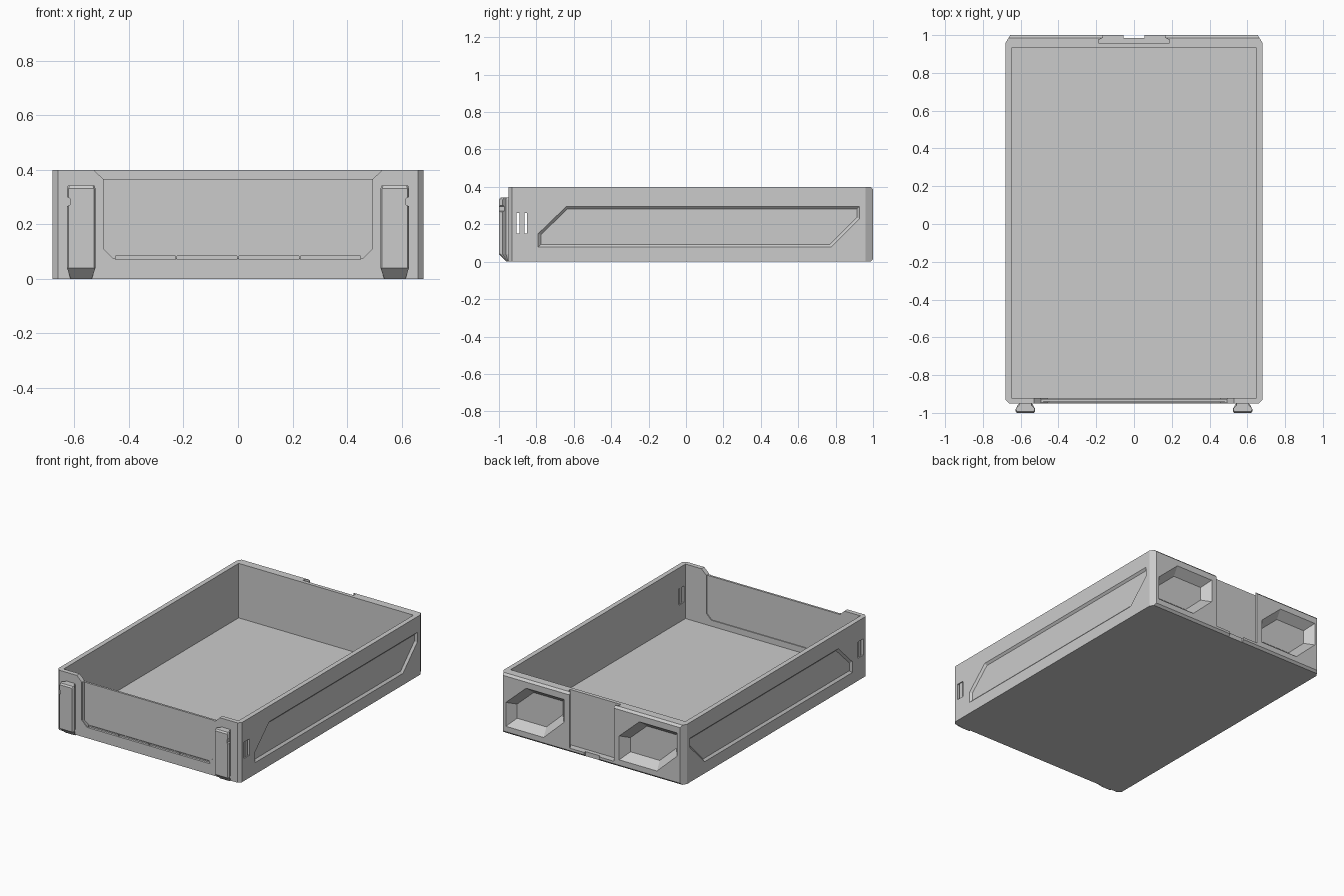
import bpy, bmesh
from mathutils import Vector

if "Cube" in bpy.data.objects:
    bpy.data.objects.remove(bpy.data.objects["Cube"])


def loft(name, rings):
    """Closed solid through a list of equal-length rings of 3D points."""
    bm = bmesh.new()
    vs = [[bm.verts.new(p) for p in r] for r in rings]
    n = len(vs[0])
    bm.faces.new(vs[0])
    bm.faces.new(vs[-1])
    for a, b in zip(vs, vs[1:]):
        for i in range(n):
            j = (i + 1) % n
            bm.faces.new((a[i], a[j], b[j], b[i]))
    bmesh.ops.recalc_face_normals(bm, faces=bm.faces)
    me = bpy.data.meshes.new(name)
    bm.to_mesh(me)
    bm.free()
    ob = bpy.data.objects.new(name, me)
    bpy.context.collection.objects.link(ob)
    return ob


def on_x(poly, x):
    return [(x, a, b) for a, b in poly]


def on_y(poly, y):
    return [(a, y, b) for a, b in poly]


def on_z(poly, z):
    return [(a, b, z) for a, b in poly]


def box(name, x0, x1, y0, y1, z0, z1):
    r = [(x0, y0), (x1, y0), (x1, y1), (x0, y1)]
    return loft(name, [on_z(r, z0), on_z(r, z1)])


def inset(poly, d):
    """Shrink a convex outline by d on every side."""
    pts = [Vector(p) for p in poly]
    n = len(pts)
    area = sum(pts[i].x * pts[(i + 1) % n].y - pts[(i + 1) % n].x * pts[i].y for i in range(n))
    s = 1 if area > 0 else -1
    out = []
    for i in range(n):
        e0 = (pts[i] - pts[i - 1]).normalized()
        e1 = (pts[(i + 1) % n] - pts[i]).normalized()
        n0, n1 = Vector((-e0.y, e0.x)) * s, Vector((-e1.y, e1.x)) * s
        out.append(tuple(pts[i] + (n0 + n1) * d / (1 + n0.dot(n1))))
    return out


def cut(ob, cutter):
    cutter.hide_render = True
    m = ob.modifiers.new("cut", 'BOOLEAN')
    m.operation, m.solver, m.object = 'DIFFERENCE', 'EXACT', cutter
    bpy.context.view_layer.objects.active = ob
    bpy.ops.object.modifier_apply(modifier=m.name)
    bpy.data.objects.remove(cutter)


# Tray body with chamfered corners
half = [(.66, -.95), (.68, -.93), (.68, .96), (.655, 1.0)]
outline = half + [(-x, y) for x, y in reversed(half)]
tray = loft("tray", [on_z(outline, 0), on_z(outline, .4)])
bm = bmesh.new()
bm.from_mesh(tray.data)
back = [e for e in bm.edges
        if all(v.co.y > .99 for v in e.verts) and abs(e.verts[0].co.z - e.verts[1].co.z) < .01]
bmesh.ops.bevel(bm, geom=back, offset=.014, segments=1, affect='EDGES')
bm.to_mesh(tray.data)
bm.free()
cut(tray, box("cavity", -.648, .648, -.92, .932, .035, .5))

# Lowered front wall with a shallow recess on both faces
cut(tray, loft("front_dip", [on_y([(-.493, .365), (.493, .365), (.633, .5), (-.633, .5)], y)
                             for y in (-1.1, -.8)]))
lip = [(-.493, .45), (-.493, .11), (-.457, .075), (.457, .075), (.493, .11), (.493, .45)]
thin = [(-.48, .45), (-.48, .11), (-.445, .086), (.445, .086), (.48, .11), (.48, .45)]
cut(tray, loft("outer_recess", [on_y(lip, -1.0), on_y(lip, -.95), on_y(lip, -.944)]))
cut(tray, loft("inner_recess", [on_y(lip, -.9), on_y(lip, -.926)]))
cut(tray, loft("recess_step", [on_y(thin, -1.0), on_y(thin, -.94)]))

# Four narrow grooves along the bottom of the front recess
for i in range(4):
    x = -.45 + i * .2265
    cut(tray, box("groove", x, x + .2205, -1.0, -.935, .072, .085))

# Side recesses and strap slots
panel = [(-.79, .078), (-.79, .15), (-.64, .295), (.927, .295), (.927, .23), (.775, .078)]
for s in (-1, 1):
    cut(tray, loft("side_recess", [on_x(panel, s * .75), on_x(panel, s * .68),
                                   on_x(inset(panel, .014), s * .667)]))
    cut(tray, box("slot", *sorted((s * .6, s * .75)), -.905, -.85, .15, .26))
    name = "right" if s > 0 else "left"
    box(name + "_slot_bar", *sorted((s * .652, s * .674)), -.891, -.864, .145, .265)

# Six-sided tapered pockets in the back
for x0 in (-.635, .205):
    x1 = x0 + .43
    pit = [(x0 + .15, .05), (x1, .05), (x1, .21), (x1 - .15, .345), (x0, .345), (x0, .19)]
    cut(tray, loft("pocket", [on_y(pit, 1.1), on_y(pit, 1.0), on_y(inset(pit, .045), .945)]))

# Undercut channel in the back, closed by a notched bottom lip
channel = [(-.165, 1.1), (-.165, .985), (-.188, .975), (-.188, .957),
           (.188, .957), (.188, .975), (.165, .985), (.165, 1.1)]
cut(tray, loft("channel", [on_z(channel, .03), on_z(channel, .5)]))
cut(tray, box("lip_notch", -.055, .055, .985, 1.1, -.1, .1))

# Dovetail clips on the front
prof = [(-.035, -.948), (-.035, -.962), (-.052, -.98), (-.052, -.991), (-.046, -1.0)]
prof += [(-x, y) for x, y in reversed(prof)]


def clip_ring(z, kx, ky, cx):
    return [(cx + x * kx, -.948 + (y + .948) * ky, z) for x, y in prof]


for s, name in ((1, "right_clip"), (-1, "left_clip")):
    c = s * .575
    clip = loft(name, [clip_ring(0, .75, .22, c), clip_ring(.04, 1, 1, c),
                       clip_ring(.332, 1, 1, c), clip_ring(.342, .94, .85, c)])
    notch = [(s * .66, .25), (s * .66, .32), (s * .617, .295), (s * .617, .272)]
    cut(clip, loft("clip_notch", [on_y(notch, -1.1), on_y(notch, -.968)]))
